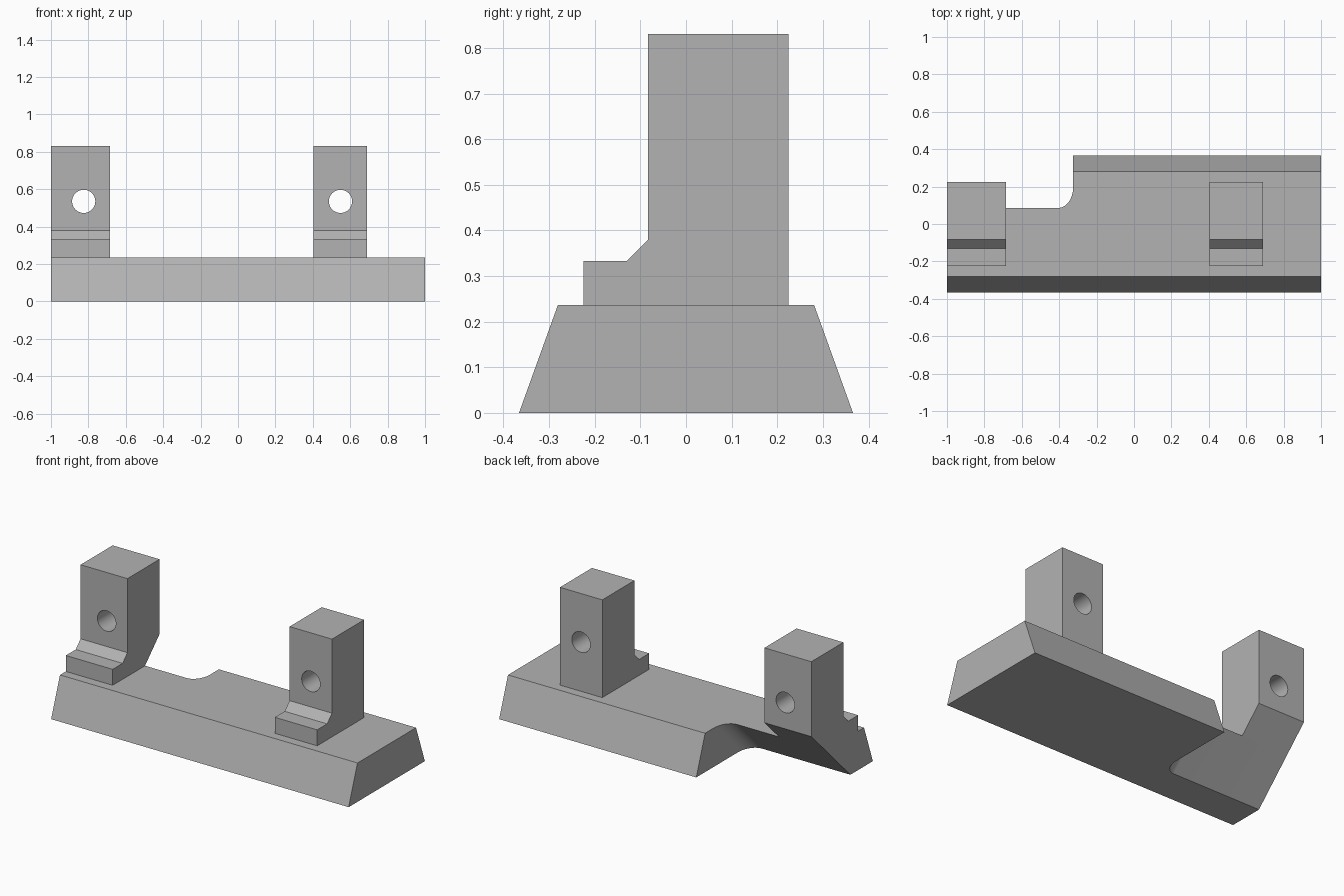
import bpy
import bmesh
from math import sin, cos, pi, radians
from mathutils import Vector

cube = bpy.data.objects.get("Cube")
if cube:
    bpy.data.objects.remove(cube, do_unlink=True)

grey = bpy.data.materials.new("light grey")
grey.use_nodes = True
colour = (0.45, 0.45, 0.45, 1)
grey.diffuse_color = colour
grey.node_tree.nodes["Principled BSDF"].inputs["Base Color"].default_value = colour


def prism(name, points, along):
    """Extrude a closed outline of 3D points along a vector."""
    bm = bmesh.new()
    face = bm.faces.new([bm.verts.new(p) for p in points])
    ext = bmesh.ops.extrude_face_region(bm, geom=[face])
    moved = [v for v in ext["geom"] if isinstance(v, bmesh.types.BMVert)]
    bmesh.ops.translate(bm, verts=moved, vec=along)
    bmesh.ops.recalc_face_normals(bm, faces=bm.faces)
    mesh = bpy.data.meshes.new(name)
    bm.to_mesh(mesh)
    bm.free()
    mesh.materials.append(grey)
    obj = bpy.data.objects.new(name, mesh)
    bpy.context.collection.objects.link(obj)
    return obj


def cut(obj, cutter):
    bpy.context.view_layer.objects.active = obj
    mod = obj.modifiers.new("cut", "BOOLEAN")
    mod.operation = "DIFFERENCE"
    mod.solver = "EXACT"
    mod.object = cutter
    bpy.ops.object.modifier_apply(modifier=mod.name)


def side_prism(name, profile, x0, x1):
    return prism(name, [(x0, y, z) for y, z in profile], (x1 - x0, 0, 0))


# Base bar with sloping long sides
TOP = 0.236
base = side_prism("base", [(-0.366, 0), (0.366, 0), (0.281, TOP), (-0.281, TOP)], -1, 1)

# Diagonal notch cutter with one rounded corner, swept along the slope
slope = Vector((0, 1, 1)).normalized()
out = Vector((0, 1, -1)).normalized()
wall, r = -0.325, 0.08
section = [(-1.3, 1), (-1.3, 0)]
for i in range(17):
    a = pi / 2 * i / 16
    section.append((wall - r + r * sin(a), r - r * cos(a)))
section.append((wall, 1))
start = Vector((0, -0.15, 0)) - slope
notch = prism("notch_cutter", [start + out * n + Vector((x, 0, 0)) for x, n in section],
              slope * 3)

# Stepped uprights, each with a round hole
step = [(-0.225, TOP), (0.225, TOP), (0.225, 0.83), (-0.083, 0.83),
        (-0.083, 0.38), (-0.13, 0.333), (-0.225, 0.333)]
right_post = side_prism("right_post", step, -1, -0.685)
left_post = side_prism("left_post", step, 0.405, 0.69)
helpers = [notch]
for post, x in ((right_post, -0.825), (left_post, 0.548)):
    ring = [(x + 0.062 * cos(2 * pi * i / 48), -0.5, 0.535 + 0.062 * sin(2 * pi * i / 48))
            for i in range(48)]
    hole = prism("hole_cutter", ring, (0, 1, 0))
    cut(post, hole)
    helpers.append(hole)

cut(base, notch)
cut(right_post, notch)
for h in helpers:
    bpy.data.objects.remove(h, do_unlink=True)

# Smooth only the round surfaces
bpy.ops.object.select_all(action="DESELECT")
for obj in (base, right_post, left_post):
    obj.select_set(True)
bpy.context.view_layer.objects.active = base
bpy.ops.object.shade_smooth_by_angle(angle=radians(20))
